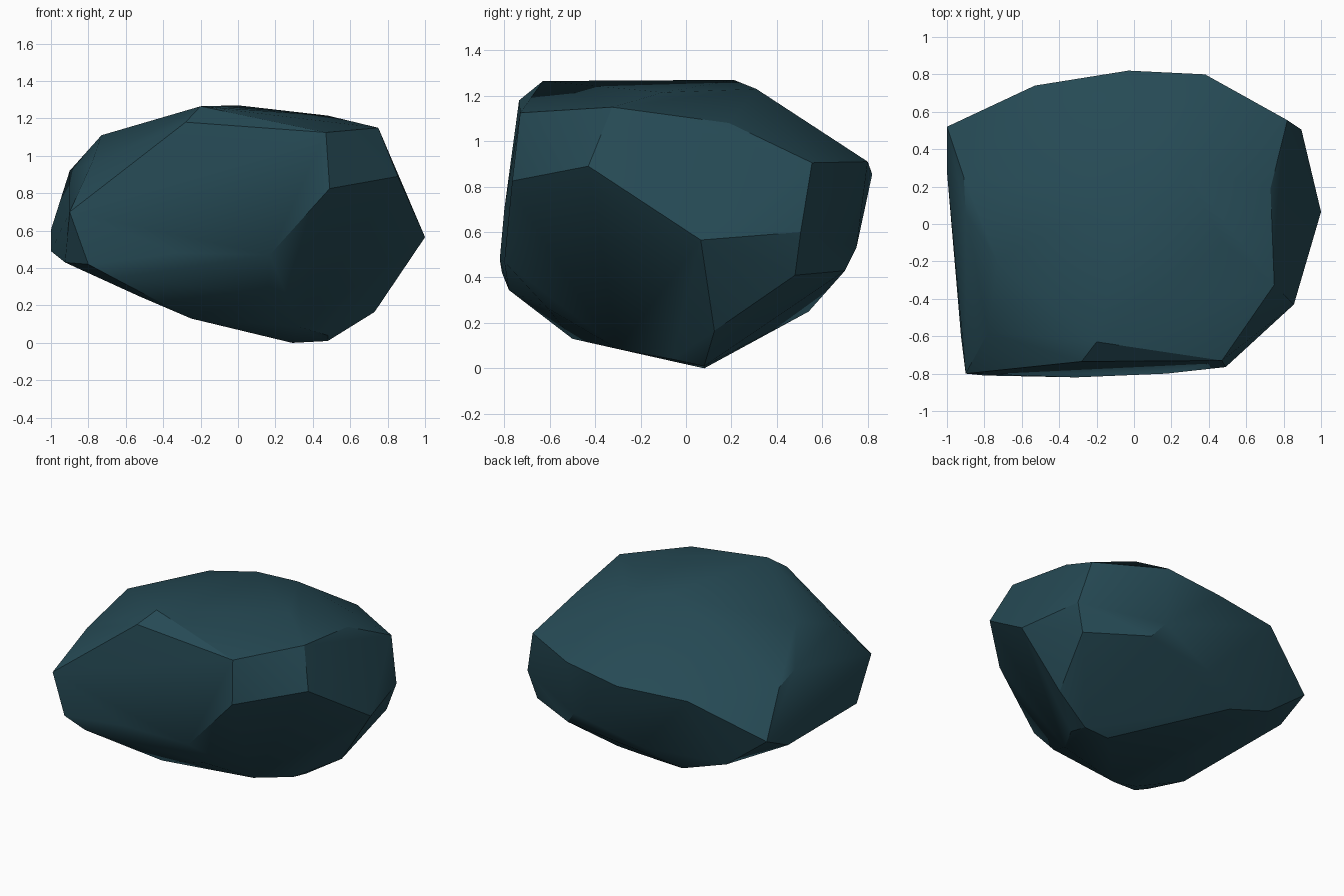
import bpy, bmesh, math

# Corner points of the chipped boulder; the solid is their convex hull
upper = [(.75, -.325, 1.15), (.73, .19, 1.08), (.82, .555, .905), (.47, -.73, 1.125),
         (-.2, -.63, 1.265), (0, .21, 1.27), (.48, -.1, 1.215), (.25, .31, 1.23),
         (-.39, .23, 1.165), (-.73, -.2, 1.11), (-.9, .06, .92), (-.78, -.58, .965),
         (-.28, -.735, 1.18), (-.91, .25, .865), (.38, .8, .91), (-.03, .82, .855),
         (-.53, .74, .85)]
middle = [(.895, .505, .6), (1, .065, .565), (.855, -.43, .89), (.49, -.765, .825),
          (.31, -.785, .64), (.17, -.8, .47), (-.31, -.82, .48), (-.69, -.79, .82),
          (-.9, -.8, .7), (-1, .28, .49), (-1, .52, .605), (.835, .48, .41),
          (.36, .75, .53)]
lower = [(.165, -.61, .265), (.33, -.3, .085), (.48, -.06, .04), (.73, .125, .165),
         (.48, .08, .01), (.29, .08, 0), (-.25, -.5, .13), (-.53, -.61, .25),
         (-.66, -.78, .345), (-.8, -.81, .42), (-.925, -.6, .43), (.44, .7, .43),
         (-.1, .65, .38), (-.35, .54, .25), (-.69, .53, .365)]

# Boulder body
bm = bmesh.new()
for p in upper + middle + lower:
    bm.verts.new(p)
hull = bmesh.ops.convex_hull(bm, input=bm.verts)
loose = [v for v in bm.verts if not v.link_faces]
bmesh.ops.delete(bm, geom=loose, context='VERTS')

# Merge nearly flat triangles into broad chipped facets
bmesh.ops.dissolve_limit(bm, angle_limit=math.radians(4),
                         verts=bm.verts, edges=bm.edges)
bmesh.ops.recalc_face_normals(bm, faces=bm.faces)
mesh = bpy.data.meshes.new("boulder")
bm.to_mesh(mesh)
bm.free()

# Single dark stone colour
stone = bpy.data.materials.new("dark teal stone")
stone.diffuse_color = (.019, .068, .09, 1)
mesh.materials.append(stone)

boulder = bpy.data.objects.new("boulder", mesh)
bpy.context.collection.objects.link(boulder)
bpy.context.view_layer.objects.active = boulder
boulder.select_set(True)
bpy.ops.object.shade_smooth_by_angle(angle=math.radians(30))
